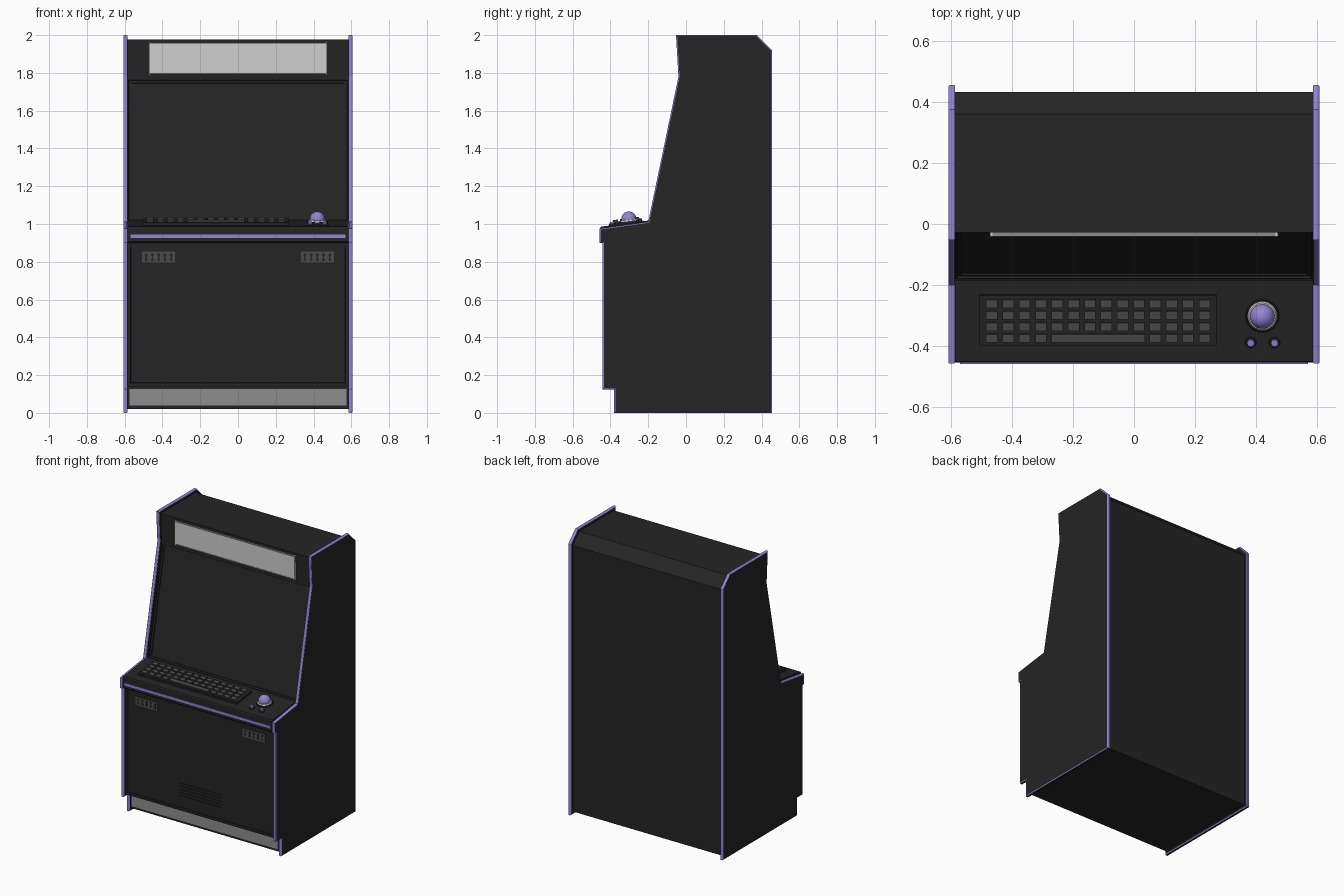
import bpy, bmesh, math
from mathutils import Matrix, Vector

cube = bpy.data.objects.get("Cube")
if cube:
    bpy.data.objects.remove(cube, do_unlink=True)


def material(name, r, g, b):
    m = bpy.data.materials.new(name)
    m.use_nodes = True
    m.diffuse_color = (r, g, b, 1)
    m.node_tree.nodes["Principled BSDF"].inputs["Base Color"].default_value = (r, g, b, 1)
    return m


BLACK = material("cabinet black", 0.018, 0.018, 0.018)
PURPLE = material("trim purple", 0.30, 0.23, 0.67)
WHITE = material("marquee light grey", 0.62, 0.62, 0.62)
GREY = material("kick plate grey", 0.27, 0.27, 0.27)
KEY = material("key grey", 0.07, 0.07, 0.07)


def finish(name, bm, *mats):
    me = bpy.data.meshes.new(name)
    bm.to_mesh(me)
    bm.free()
    for m in mats:
        me.materials.append(m)
    ob = bpy.data.objects.new(name, me)
    bpy.context.collection.objects.link(ob)
    return ob


def extrude_profile(points, x0, x1):
    """Solid from a (y, z) outline, stretched from x0 to x1."""
    bm = bmesh.new()
    face = bm.faces.new([bm.verts.new((x0, y, z)) for y, z in points])
    new = bmesh.ops.extrude_face_region(bm, geom=[face])["geom"]
    verts = [v for v in new if isinstance(v, bmesh.types.BMVert)]
    bmesh.ops.translate(bm, vec=(x1 - x0, 0, 0), verts=verts)
    bmesh.ops.recalc_face_normals(bm, faces=bm.faces[:])
    return bm


def add_box(bm, center, size, frame=Matrix()):
    m = frame @ Matrix.Translation(center) @ Matrix.Diagonal((*size, 1))
    bmesh.ops.create_cube(bm, size=1, matrix=m)


def add_disc(bm, center, r, h, frame=Matrix(), top=None, sides=24):
    bmesh.ops.create_cone(bm, cap_ends=True, segments=sides, radius1=r,
                          radius2=r if top is None else top, depth=h,
                          matrix=frame @ Matrix.Translation(center))


def box(name, center, size, mat):
    bm = bmesh.new()
    add_box(bm, center, size)
    return finish(name, bm, mat)


# Side panels with rounded purple edge trim
SIDE = [(-0.38, 0), (0.455, 0), (0.455, 1.92), (0.375, 2), (-0.053, 2),
        (-0.04, 1.78), (-0.2, 1.012), (-0.457, 0.976), (-0.457, 0.9),
        (-0.441, 0.9), (-0.441, 0.125), (-0.38, 0.125)]
for side, s in (("left", 1), ("right", -1)):
    bm = extrude_profile(SIDE, s * 0.585, s * 0.607)
    rim = [e for e in bm.edges if abs(e.verts[0].co.x - e.verts[1].co.x) < 1e-5]
    bmesh.ops.bevel(bm, geom=rim, offset=0.006, segments=3, profile=0.5,
                    affect='EDGES', clamp_overlap=True)
    bm.normal_update()
    for f in bm.faces:
        flat = abs(f.normal.x) > 0.98
        f.material_index = 0 if flat or f.normal.z < -0.9 else 1
    finish(side + "_side_panel", bm, BLACK, PURPLE)

# Cabinet body with recessed screen and lower door
BODY = [(-0.365, 0.02), (0.432, 0.02), (0.432, 1.905), (0.36, 1.978),
        (-0.028, 1.978), (-0.022, 1.77), (-0.18, 1.005), (-0.41, 0.95),
        (-0.425, 0.9), (-0.425, 0.14), (-0.365, 0.14)]
bm = extrude_profile(BODY, -0.587, 0.587)
bm.normal_update()
screen = [f for f in bm.faces if f.normal.y < -0.9 and 1.2 < f.calc_center_median().z < 1.6]
door = [f for f in bm.faces if f.normal.y < -0.9 and 0.4 < f.calc_center_median().z < 0.6]
for t, d in ((0.012, 0.0), (0.001, -0.008), (0.018, 0.0), (0.001, -0.006)):
    bmesh.ops.inset_individual(bm, faces=screen, thickness=t, depth=d)
for t, d in ((0.026, 0.0), (0.002, -0.006)):
    bmesh.ops.inset_individual(bm, faces=door, thickness=t, depth=d)
finish("cabinet_body", bm, BLACK)

# Marquee panel, its retaining rails and end clips
box("marquee_panel", (0, -0.032, 1.877), (0.93, 0.014, 0.155), WHITE)
bm = bmesh.new()
for z in (1.797, 1.957):
    add_box(bm, (0, -0.032, z), (0.94, 0.018, 0.007))
finish("marquee_rails", bm, GREY)
bm = bmesh.new()
for x in (-0.467, 0.467):
    add_box(bm, (x, -0.032, 1.877), (0.008, 0.018, 0.174))
finish("marquee_end_clips", bm, WHITE)

# Kick plate
box("kick_plate", (0, -0.367, 0.082), (1.15, 0.01, 0.088), GREY)

# Coin plates with slots
for side, s in (("left", 1), ("right", -1)):
    cx = s * 0.42
    box(side + "_coin_plate", (cx, -0.421, 0.825), (0.175, 0.008, 0.06), KEY)
    bm = bmesh.new()
    turn = Matrix.Translation((cx, -0.4255, 0.825)) @ Matrix.Rotation(math.pi / 2, 4, 'X')
    for i in range(5):
        x = (i - 2) * 0.033
        add_box(bm, (x, 0, 0), (0.007, 0.04, 0.003), turn)
        for y in (-0.014, 0.012):
            add_disc(bm, (x, y, 0), 0.008, 0.003, turn, sides=12)
    finish(side + "_coin_slots", bm, BLACK)

# Door louvres
bm = bmesh.new()
for i in range(5):
    add_box(bm, (0, -0.42, 0.24 + i * 0.022), (0.33, 0.006, 0.008))
finish("door_louvres", bm, BLACK)

# Control deck and its front stripe
DECK = [(-0.185, 1.02), (-0.45, 0.986), (-0.454, 0.98), (-0.454, 0.908),
        (-0.445, 0.9), (-0.185, 0.9)]
finish("control_deck", extrude_profile(DECK, -0.585, 0.585), BLACK)
box("deck_stripe", (0, -0.454, 0.936), (1.14, 0.008, 0.018), PURPLE)

# Everything on the deck is placed in its tilted frame
TILT = (Matrix.Translation((0, -0.305, 1.0046))
        @ Matrix.Rotation(math.atan2(0.034, 0.265), 4, 'X'))

# Keyboard
bm = bmesh.new()
add_box(bm, (-0.118, -0.008, 0.007), (0.775, 0.166, 0.018), TILT)
finish("keyboard_tray", bm, BLACK)
bm = bmesh.new()
for row in range(4):
    y = 0.047 - row * 0.038
    for col in range(14):
        if row == 3 and 4 <= col <= 9:
            continue
        add_box(bm, (-0.465 + col * 0.0535, y, 0.02), (0.037, 0.027, 0.012), TILT)
add_box(bm, (-0.117, -0.067, 0.02), (0.305, 0.027, 0.012), TILT)
finish("keys", bm, KEY)

# Trackball with collar
bm = bmesh.new()
add_disc(bm, (0.42, 0.005, 0.004), 0.056, 0.012, TILT, top=0.052)
finish("trackball_base", bm, BLACK)
bm = bmesh.new()
add_disc(bm, (0.42, 0.005, 0.012), 0.05, 0.01, TILT, top=0.044, sides=32)
finish("trackball_collar", bm, WHITE)
bm = bmesh.new()
bmesh.ops.create_uvsphere(bm, u_segments=32, v_segments=16, radius=0.04,
                          matrix=TILT @ Matrix.Translation((0.42, 0.005, 0.021)))
for f in bm.faces:
    f.smooth = True
finish("trackball", bm, PURPLE)

# Two buttons in front of the trackball
for side, x in (("right", 0.382), ("left", 0.46)):
    bm = bmesh.new()
    add_disc(bm, (x, -0.084, 0.004), 0.019, 0.012, TILT, top=0.017)
    finish(side + "_button_ring", bm, BLACK)
    bm = bmesh.new()
    add_disc(bm, (x, -0.084, 0.01), 0.014, 0.016, TILT, top=0.011)
    finish(side + "_button_cap", bm, PURPLE)
